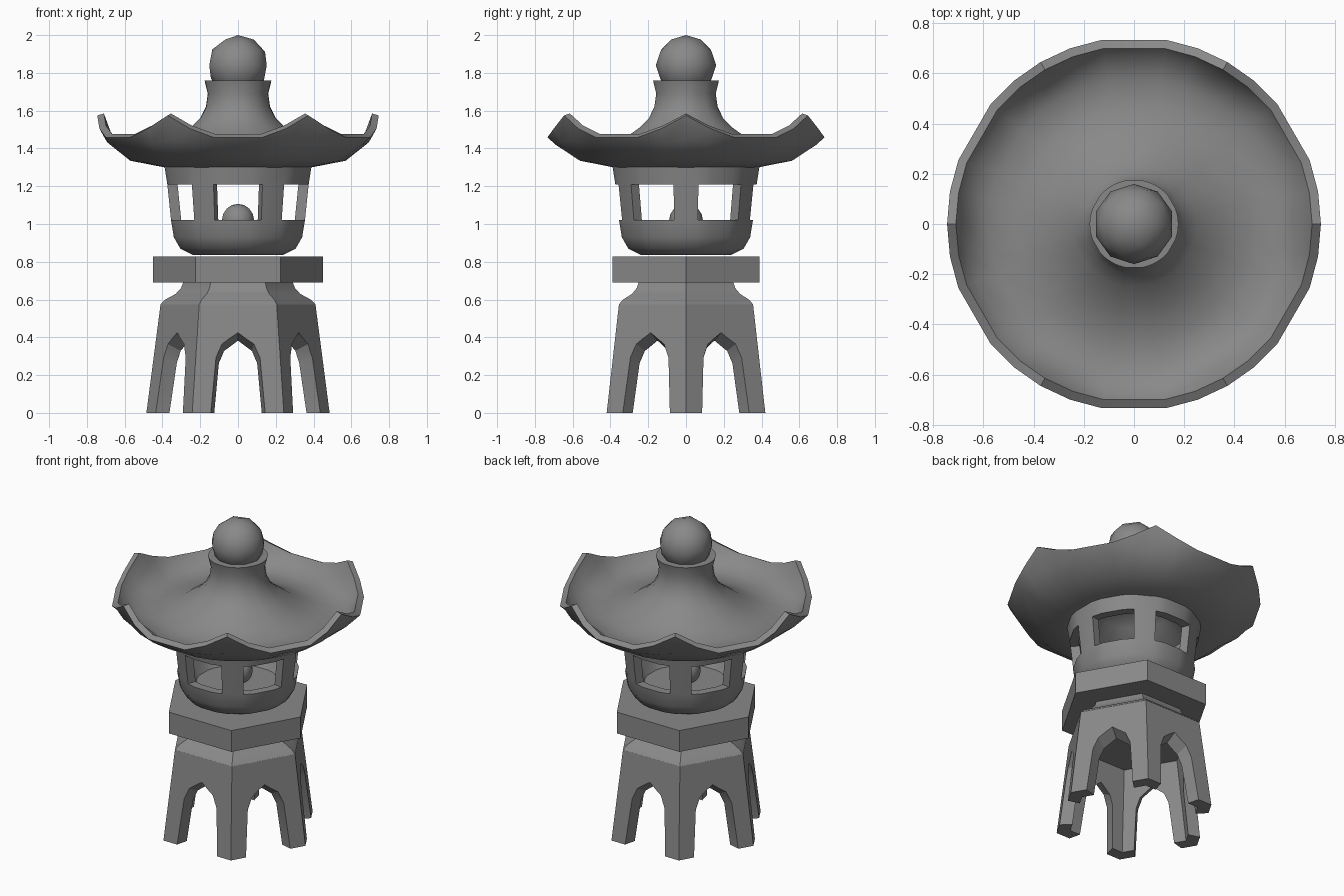
import bpy, bmesh
from math import sin, cos, radians

cube = bpy.data.objects.get("Cube")
if cube:
    bpy.data.objects.remove(cube, do_unlink=True)

stone = bpy.data.materials.new("grey_stone")
stone.use_nodes = True
stone.diffuse_color = (0.25, 0.25, 0.25, 1)
stone.node_tree.nodes["Principled BSDF"].inputs["Base Color"].default_value = (0.25, 0.25, 0.25, 1)


def finish(bm, name, smooth=None):
    """Turn a bmesh into a stone object, smooth up to the given angle."""
    bmesh.ops.recalc_face_normals(bm, faces=bm.faces)
    mesh = bpy.data.meshes.new(name)
    bm.to_mesh(mesh)
    bm.free()
    obj = bpy.data.objects.new(name, mesh)
    bpy.context.collection.objects.link(obj)
    mesh.materials.append(stone)
    select(obj)
    if smooth:
        bpy.ops.object.shade_smooth_by_angle(angle=radians(smooth))
    return obj


def select(obj):
    bpy.ops.object.select_all(action='DESELECT')
    obj.select_set(True)
    bpy.context.view_layer.objects.active = obj


def corner_lift(angle):
    """1 at the six corners, falling to 0 midway between them."""
    t = abs((angle + 30) % 60 - 30) / 30
    return (1 - t) ** 1.8


def lathe(profile, angles, is_open=None):
    """Turn (radius, height, corner rise) points about z, capping both ends.
    Cells for which is_open(row, column) is true are left out."""
    bm = bmesh.new()
    rings = []
    for r, z, *rise in profile:
        lift = rise[0] if rise else 0
        rings.append([bm.verts.new((r * cos(radians(a)), r * sin(radians(a)),
                                    z + lift * corner_lift(a))) for a in angles])
    n = len(angles)
    for i in range(len(rings) - 1):
        for j in range(n):
            if is_open and is_open(i, j):
                continue
            k = (j + 1) % n
            bm.faces.new((rings[i][j], rings[i][k], rings[i + 1][k], rings[i + 1][j]))
    bm.faces.new(rings[0])
    bm.faces.new(rings[-1])
    return bm, rings


def six_times(steps):
    return [60 * s + a for s in range(6) for a in steps]


HEX = six_times([0])

# Hollow six-sided base with a curved shoulder
bm, _ = lathe([(.33, .52), (.40, 0), (.485, 0), (.41, .575), (.385, .60),
               (.33, .63), (.302, .66), (.29, .69)], HEX)
base = finish(bm, "arched_base")

# Pointed arches, narrowing inwards, one through each side
half = [(.134, -.05), (.134, 0), (.115, .29), (.085, .365)]
arch = half + [(0, .43)] + [(-x, z) for x, z in reversed(half)]
bm = bmesh.new()
for side in range(6):
    a = radians(60 * side + 30)
    loops = []
    for d in (.26, .52):
        sx, sz = 1 + 1.85 * (d - .38), 1 + 1.4 * (d - .38)
        loops.append([bm.verts.new((d * cos(a) - x * sx * sin(a),
                                    d * sin(a) + x * sx * cos(a), z * sz)) for x, z in arch])
    for j in range(len(arch)):
        k = (j + 1) % len(arch)
        bm.faces.new((loops[0][j], loops[0][k], loops[1][k], loops[1][j]))
    bm.faces.new(loops[0])
    bm.faces.new(loops[1])
cutter = finish(bm, "arch_cutter")
cutter.hide_render = True
select(base)
cut = base.modifiers.new("arches", 'BOOLEAN')
cut.operation = 'DIFFERENCE'
cut.solver = 'EXACT'
cut.object = cutter
bpy.ops.object.modifier_apply(modifier=cut.name)
bpy.data.objects.remove(cutter, do_unlink=True)
bpy.ops.object.shade_smooth_by_angle(angle=radians(28))

# Six-sided slab
bm, _ = lathe([(.45, .69), (.45, .828)], HEX)
finish(bm, "slab")

# Lamp chamber: bowl, six windows and top ring; outside up, inside down
chamber = [(.24, .835), (.31, .87), (.345, .93), (.36, 1.02), (.38, 1.21), (.395, 1.305),
           (.335, 1.305), (.325, 1.21), (.305, 1.02), (.25, .93)]
OUT_SILL, OUT_HEAD, IN_HEAD, IN_SILL = 3, 4, 7, 8
steps = [10, 20, 40, 50]
bm, rings = lathe(chamber, six_times(steps),
                  lambda i, j: i in (OUT_SILL, IN_HEAD) and j % 4 != 3)
for s in range(6):
    first, last = 4 * s, 4 * s + 3
    for j in range(first, last):
        for o, i in ((OUT_SILL, IN_SILL), (OUT_HEAD, IN_HEAD)):
            bm.faces.new((rings[o][j], rings[o][j + 1], rings[i][j + 1], rings[i][j]))
    for j in (first, last):
        bm.faces.new([rings[k][j] for k in (OUT_SILL, OUT_HEAD, IN_HEAD, IN_SILL)])
finish(bm, "lamp_chamber", 35)

# Round lamp inside the chamber
bm = bmesh.new()
bmesh.ops.create_uvsphere(bm, u_segments=10, v_segments=8, radius=.09)
bmesh.ops.translate(bm, verts=bm.verts, vec=(0, 0, 1.017))
finish(bm, "lamp", 50)

# Roof: hollow underside, upturned rim with six peaks, dished top and flared neck
roof = [(.12, 1.48), (.22, 1.42), (.335, 1.305), (.39, 1.30), (.57, 1.335), (.70, 1.415, .03),
        (.745, 1.44, .135), (.71, 1.46, .125), (.67, 1.425, .05), (.58, 1.395), (.46, 1.40),
        (.35, 1.44), (.25, 1.51), (.20, 1.56), (.17, 1.62), (.16, 1.69), (.177, 1.76)]
bm, _ = lathe(roof, six_times([0, 10, 20, 40, 50]))
finish(bm, "roof", 40)

# Ball finial
bm = bmesh.new()
bmesh.ops.create_icosphere(bm, subdivisions=2, radius=.16)
bmesh.ops.translate(bm, verts=bm.verts, vec=(0, 0, 1.84))
finish(bm, "ball_finial", 50)
